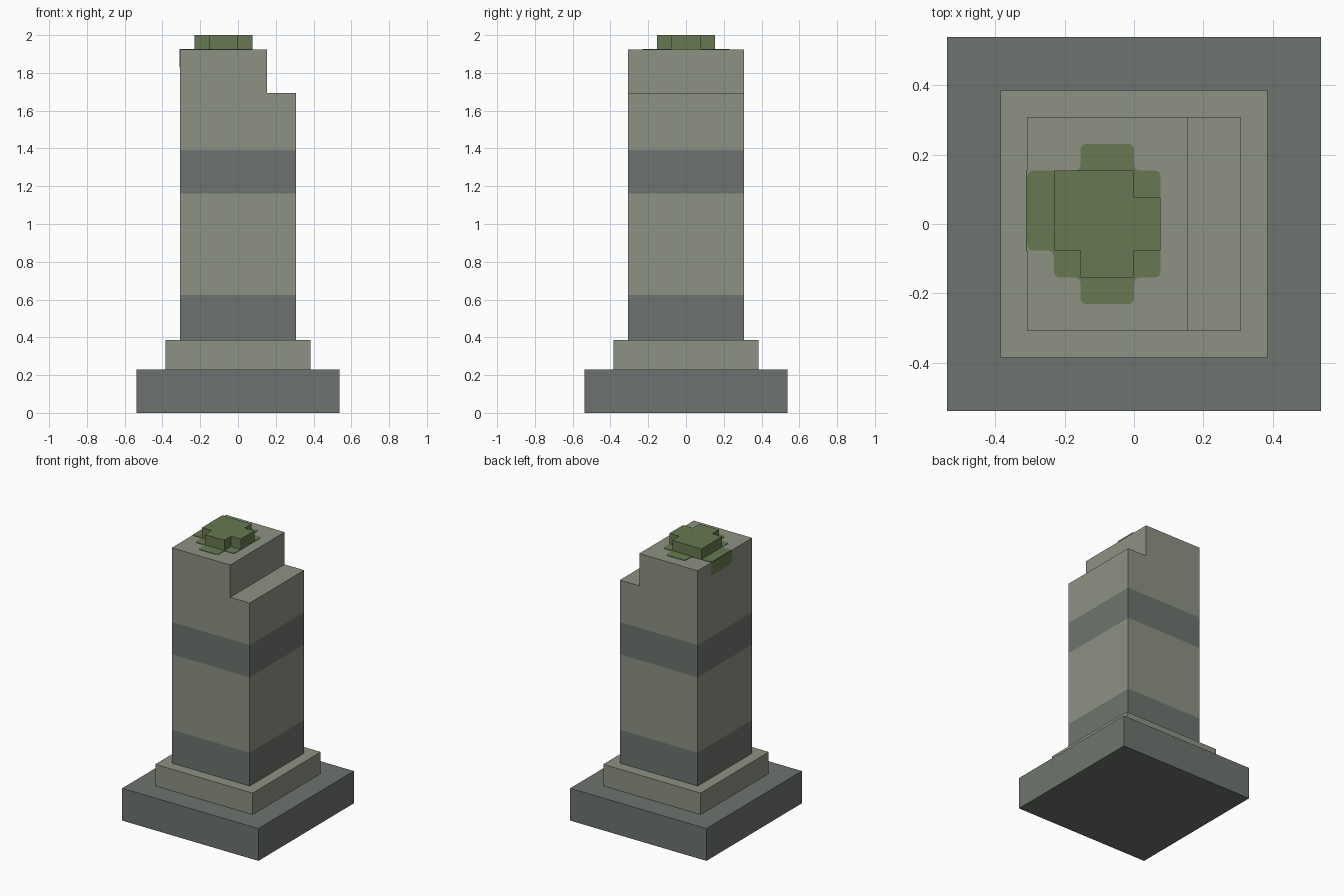
import bpy
import bmesh
from mathutils import Vector

cube = bpy.data.objects.get("Cube")
if cube:
    bpy.data.objects.remove(cube, do_unlink=True)

U = 2 / 26  # the block unit everything snaps to


def material(name, rgb):
    mat = bpy.data.materials.new(name)
    mat.use_nodes = True
    color = (*rgb, 1)
    mat.diffuse_color = color
    bsdf = mat.node_tree.nodes["Principled BSDF"]
    bsdf.inputs["Base Color"].default_value = color
    bsdf.inputs["Roughness"].default_value = 1
    return mat


light_stone = material("light stone", (0.27, 0.287, 0.227))
dark_stone = material("dark stone", (0.156, 0.175, 0.156))
moss_green = material("moss green", (0.136, 0.191, 0.084))


def prism(name, points, offset, mats, cuts=(), rule=None, round_corners=0):
    """Extrude a flat outline by offset; optionally cut it at heights and colour by rule."""
    bm = bmesh.new()
    face = bm.faces.new([bm.verts.new(p) for p in points])
    direction = Vector(offset)
    ext = bmesh.ops.extrude_face_region(bm, geom=[face])
    moved = [v for v in ext["geom"] if isinstance(v, bmesh.types.BMVert)]
    bmesh.ops.translate(bm, verts=moved, vec=direction)
    if round_corners:
        corners = [e for e in bm.edges if abs((e.verts[0].co - e.verts[1].co).normalized()
                   .dot(direction.normalized())) > 0.99]
        bmesh.ops.bevel(bm, geom=corners, offset=round_corners, segments=2,
                        profile=0.5, affect='EDGES')
    for z in cuts:
        bmesh.ops.bisect_plane(bm, geom=bm.verts[:] + bm.edges[:] + bm.faces[:],
                               plane_co=(0, 0, z), plane_no=(0, 0, 1))
    bmesh.ops.recalc_face_normals(bm, faces=bm.faces[:])
    if rule:
        for f in bm.faces:
            f.material_index = rule(f.calc_center_median().z)
    mesh = bpy.data.meshes.new(name)
    bm.to_mesh(mesh)
    bm.free()
    for mat in mats:
        mesh.materials.append(mat)
    obj = bpy.data.objects.new(name, mesh)
    bpy.context.collection.objects.link(obj)
    return obj


def slab(name, half, bottom, top, mat):
    outline = [(x * half * U, y * half * U, bottom * U)
               for x, y in ((-1, -1), (1, -1), (1, 1), (-1, 1))]
    return prism(name, outline, (0, 0, (top - bottom) * U), [mat])


# Stepped plinth
slab("base_slab", 7, 0, 3, dark_stone)
slab("plinth_step", 5, 3, 5, light_stone)

# Column with a broken top corner and two dark bands
bands = ((5, 8.1), (15.1, 18.1))
profile = [(-4, 5), (4, 5), (4, 22), (2, 22), (2, 25), (-4, 25)]
prism("banded_column", [(x * U, -4 * U, z * U) for x, z in profile], (0, 8 * U, 0),
      [light_stone, dark_stone],
      cuts=[z * U for band in bands for z in band if z > 5],
      rule=lambda z: int(any(a * U < z < b * U for a, b in bands)))

# Raised moss clump
clump = [(-3, -1), (-2, -1), (-2, -2), (0, -2), (0, -1), (1, -1),
         (1, 1), (0, 1), (0, 2), (-3, 2)]
prism("moss_clump", [(x * U, y * U, 25 * U) for x, y in clump], (0, 0, U), [moss_green])

# Thin moss stain around the clump, spilling over the right side
stain = [(-4, -1), (-3, -1), (-3, -2), (-2, -2), (-2, -3), (0, -3), (0, -2), (1, -2),
         (1, 2), (0, 2), (0, 3), (-2, 3), (-2, 2), (-4, 2)]
prism("moss_stain_top", [(x * U, y * U, 25 * U) for x, y in stain], (0, 0, 0.003),
      [moss_green], round_corners=0.015)
spill = [(-1, 25), (2, 25), (2, 24), (1.8, 23.8), (-0.8, 23.8), (-1, 24)]
prism("moss_stain_side", [(-4 * U, y * U, z * U) for y, z in spill], (-0.003, 0, 0),
      [moss_green])
